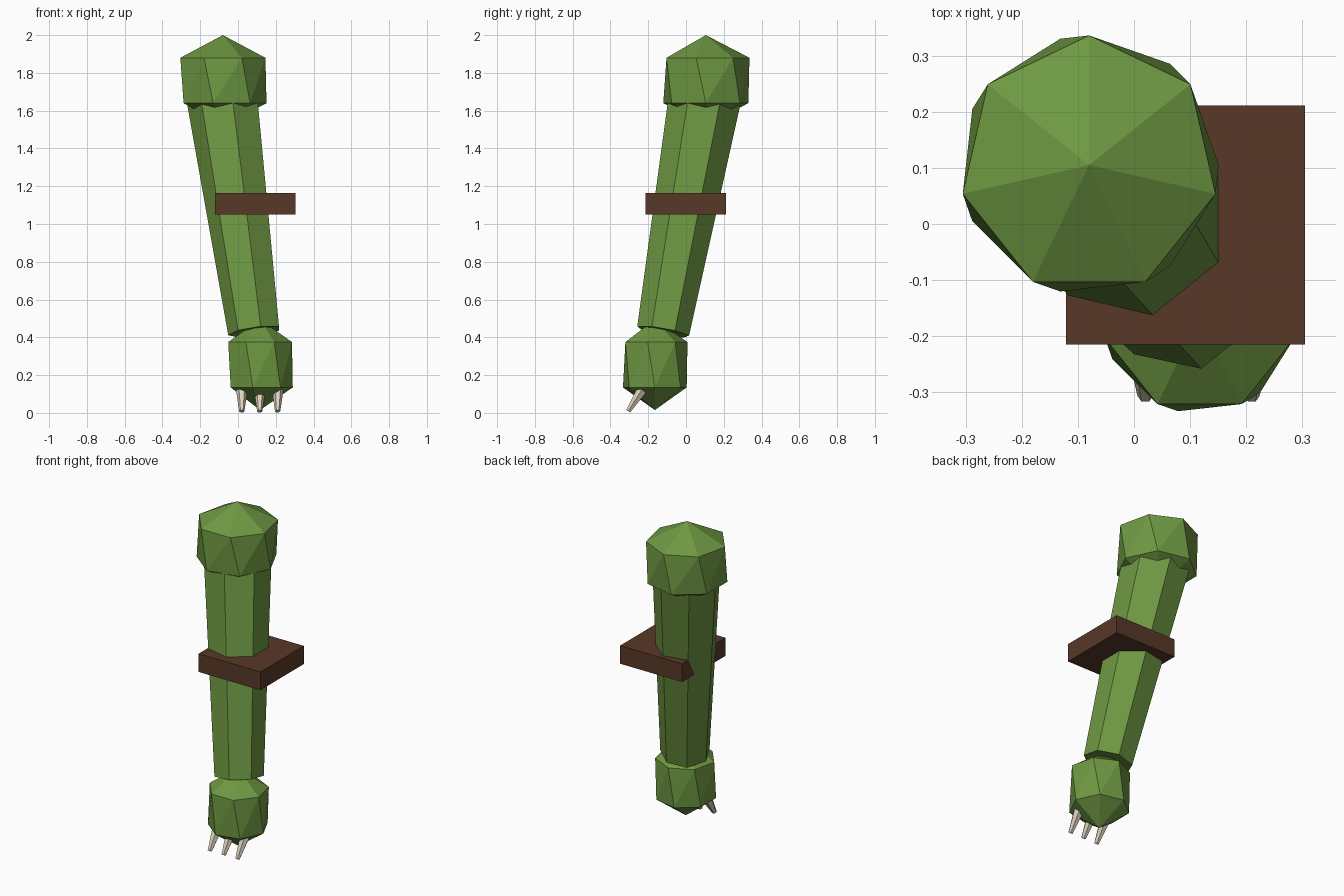
import bpy, bmesh
from math import cos, sin, tau, pi
from mathutils import Vector, Matrix

default = bpy.data.objects.get("Cube")
if default:
    bpy.data.objects.remove(default, do_unlink=True)


def srgb(*rgb):
    return [((c / 255 + 0.055) / 1.055) ** 2.4 for c in rgb] + [1.0]


def material(name, color):
    mat = bpy.data.materials.new(name)
    mat.use_nodes = True
    mat.diffuse_color = color
    bsdf = mat.node_tree.nodes["Principled BSDF"]
    bsdf.inputs["Base Color"].default_value = color
    return mat


green = material("leaf green", srgb(110, 152, 66))
brown = material("dark brown", srgb(88, 56, 39))
bone = material("bone", srgb(222, 211, 190))


def finish(bm, name, mat):
    mesh = bpy.data.meshes.new(name)
    bmesh.ops.recalc_face_normals(bm, faces=bm.faces)
    bm.to_mesh(mesh)
    bm.free()
    mesh.materials.append(mat)
    obj = bpy.data.objects.new(name, mesh)
    bpy.context.collection.objects.link(obj)
    return obj


def ring(sides, radius, z, start):
    return [Vector((radius * cos(start + tau * i / sides),
                    radius * sin(start + tau * i / sides), z)) for i in range(sides)]


def solid(name, points, mat):
    """Faceted convex body around the given points."""
    bm = bmesh.new()
    for p in points:
        bm.verts.new(p)
    bmesh.ops.convex_hull(bm, input=bm.verts)
    bmesh.ops.dissolve_limit(bm, angle_limit=0.01, verts=bm.verts, edges=bm.edges)
    return finish(bm, name, mat)


def knob(name, center, radius, height):
    """Seven-sided ball with two twisted rings and pointed poles."""
    points = [Vector((0, 0, height)), Vector((0, 0, -height))]
    points += ring(7, radius, height / 2, pi / 2)
    points += ring(7, radius, -height / 2, 0)
    solid(name, [p + Vector(center) for p in points], green)


def taper(name, a, b, ra, rb, sides, start, mat):
    """Tapered prism from point a to point b, ends square to its axis."""
    a, b = Vector(a), Vector(b)
    up = Vector((0, 0, 1 if b.z > a.z else -1))
    turn = up.rotation_difference(b - a).to_matrix().to_4x4()
    place = Matrix.Translation(a) @ turn
    points = ring(sides, ra, 0, start) + ring(sides, rb, (b - a).length * up.z, start)
    solid(name, [place @ p for p in points], mat)


# Shoulder, arm and hand
knob("shoulder", (-0.08, 0.105, 1.76), 0.231, 0.24)
taper("arm", (0.09, -0.121, 0.43), (-0.08, 0.106, 1.70), 0.143, 0.198, 7, pi, green)
knob("hand", (0.117, -0.165, 0.255), 0.173, 0.24)

# Square band around the arm
bm = bmesh.new()
bmesh.ops.create_cube(bm, size=1, matrix=Matrix.Translation((0.092, -0.002, 1.107))
                      @ Matrix.Diagonal((0.426, 0.426, 0.113, 1)))
finish(bm, "band", brown)

# Three claws under the front of the hand
for side, x in (("right", 0.02), ("middle", 0.115), ("left", 0.21)):
    taper(side + "_claw", (x, -0.232, 0.125), (x, -0.306, 0.009),
          0.031, 0.014, 6, 0, bone)
